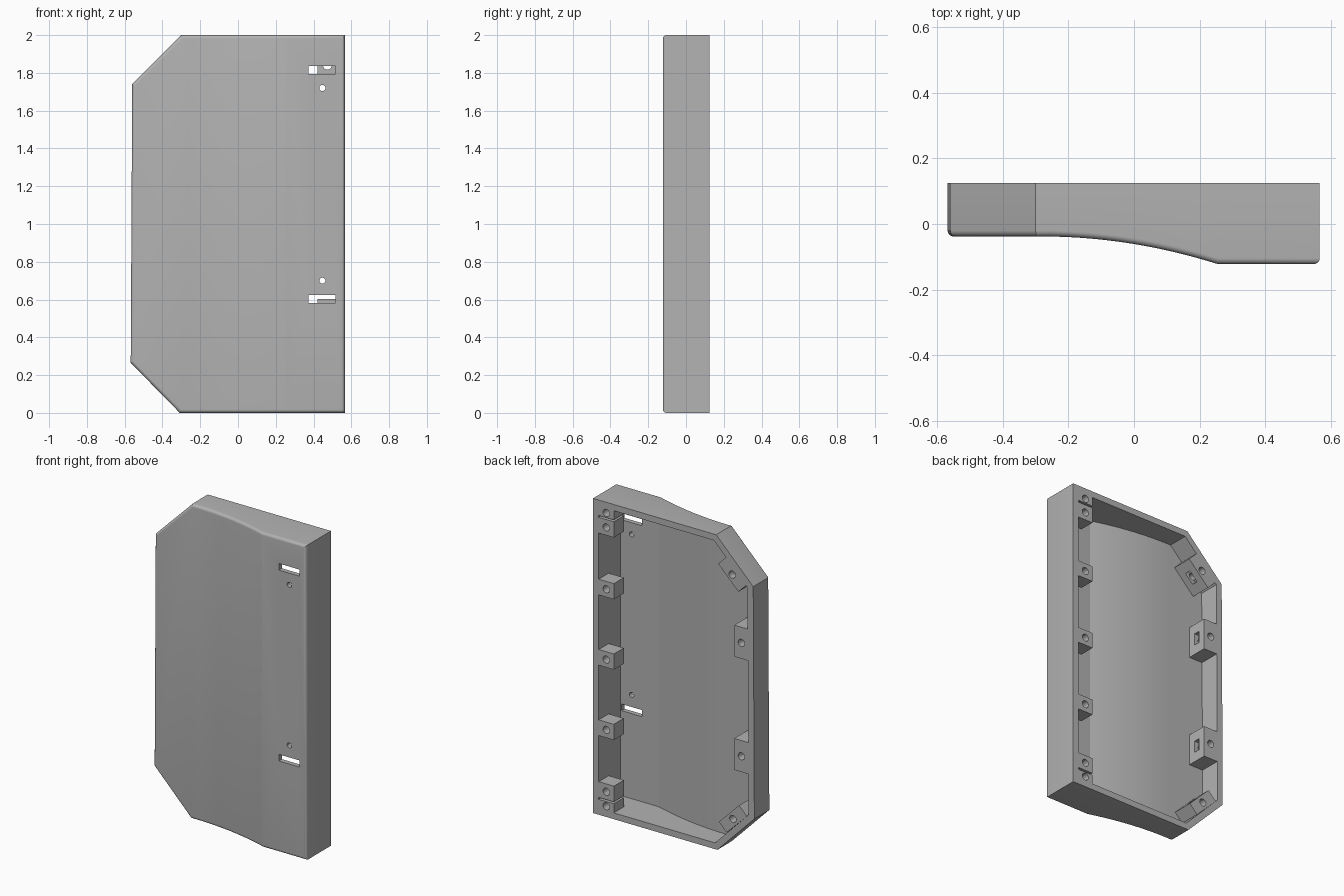
import bpy, bmesh, math
from mathutils import Matrix, Vector

if "Cube" in bpy.data.objects:
    bpy.data.objects.remove(bpy.data.objects["Cube"], do_unlink=True)

GREY = bpy.data.materials.new("plain grey")
GREY.use_nodes = True
GREY.diffuse_color = (0.45, 0.45, 0.45, 1)
GREY.node_tree.nodes["Principled BSDF"].inputs["Base Color"].default_value = (0.45, 0.45, 0.45, 1)

BACK = 0.125      # y of the open back rim
WALL = 0.04
CURVE = (-0.28, 0.255)


def front_y(x):
    """Depth of the front skin: flat, then a rising curve, then flat."""
    a, b = CURVE
    t = min(max((x - a) / (b - a), 0), 1)
    return -0.038 - 0.084 * t * t


def finish(bm, name):
    bmesh.ops.recalc_face_normals(bm, faces=bm.faces)
    mesh = bpy.data.meshes.new(name)
    bm.to_mesh(mesh)
    bm.free()
    mesh.materials.append(GREY)
    obj = bpy.data.objects.new(name, mesh)
    bpy.context.collection.objects.link(obj)
    return obj


def cut(obj, cutters):
    """Subtract each cutter, bake the result and drop the cutters."""
    for c in cutters:
        c.hide_render = True
        mod = obj.modifiers.new("cut", 'BOOLEAN')
        mod.operation, mod.solver, mod.object = 'DIFFERENCE', 'EXACT', c
    bpy.context.view_layer.update()
    graph = bpy.context.evaluated_depsgraph_get()
    mesh = bpy.data.meshes.new_from_object(obj.evaluated_get(graph))
    obj.modifiers.clear()
    obj.data = mesh
    for c in cutters:
        bpy.data.objects.remove(c, do_unlink=True)


def body(name, inset, skin, back, bevel):
    """Clipped-corner slab with the curved front, shrunk by inset."""
    k = inset * math.tan(math.radians(22.5))
    a, b = CURVE
    steps = 20
    xs = [a + 0.02 + (b - a - 0.02) * i / steps for i in range(steps + 1)] + [0.566 - inset]
    bottom = [(-0.568 + inset, 0.265 + k), (-0.308 + k, inset)] + [(x, inset) for x in xs]
    top = [(-0.56 + inset, 1.74 - k), (-0.30 + k, 2 - inset)] + [(x, 2 - inset) for x in xs]
    bm = bmesh.new()

    def pair(p):
        return (bm.verts.new((p[0], front_y(p[0]) + skin, p[1])),
                bm.verts.new((p[0], back, p[1])))
    lo, hi = [pair(p) for p in bottom], [pair(p) for p in top]
    for i in range(len(lo) - 1):
        bm.faces.new((lo[i][0], lo[i + 1][0], hi[i + 1][0], hi[i][0]))
    loop = lo + hi[::-1]
    for p, q in zip(loop, loop[1:] + loop[:1]):
        bm.faces.new((p[0], p[1], q[1], q[0]))
    bm.faces.new([p[1] for p in loop])
    bmesh.ops.recalc_face_normals(bm, faces=bm.faces)
    if bevel:
        rim = [bm.edges.get((p[0], q[0])) for p, q in zip(loop, loop[1:] + loop[:1])]
        bmesh.ops.bevel(bm, geom=rim, offset=bevel, segments=6, profile=0.5, affect='EDGES')
    return finish(bm, name)


def box(name, centre, size, angle=0):
    bm = bmesh.new()
    m = Matrix.Translation(centre) @ Matrix.Rotation(angle, 4, 'Y') @ Matrix.Diagonal((*size, 1))
    bmesh.ops.create_cube(bm, size=1, matrix=m)
    return finish(bm, name)


def drill(x, z, r, y, length):
    bm = bmesh.new()
    m = Matrix.Translation((x, y, z)) @ Matrix.Rotation(math.pi / 2, 4, 'X')
    bmesh.ops.create_cone(bm, cap_ends=True, segments=24, radius1=r, radius2=r, depth=length, matrix=m)
    return finish(bm, "drill")


def boss(name, x, z, w, h, depth, angle=0, pocket=False):
    """Screw block flush with the rim; pocket adds a nut slot on its inner face."""
    y = BACK - depth / 2
    obj = box(name, (x, y, z), (w, depth, h), angle)
    cutters = [drill(x, z, 0.023, y, 0.4)]
    if pocket:
        off = Matrix.Rotation(angle, 3, 'Y') @ Vector((w / 2, 0, 0))
        cutters.append(box("nut_cut", Vector((x, y, z)) + off, (0.06, 0.04, 0.075), angle))
    cut(obj, cutters)
    return obj


# Hollow shell, with two hinge slots and two pin holes in the front
shell = body("shell", 0, 0, BACK, 0.018)
cut(shell, [body("cavity", WALL, 0.03, 0.3, 0)])
cut(shell, [box("slot", (0.445, -0.1, z), (0.145, 0.2, 0.042)) for z in (0.602, 1.815)]
    + [drill(0.447, z, 0.016, -0.1, 0.2) for z in (0.70, 1.72)])

# Screw blocks along the straight side
for i, z in enumerate((0.16, 0.553, 1.0, 1.447, 1.84)):
    boss(f"straight_side_block_{i + 1}", 0.473, z, 0.106, 0.1, 0.1)
for name, z in (("bottom", 0.068), ("top", 1.932)):
    boss(f"{name}_corner_block", 0.473, z, 0.106, 0.06, 0.1)

# Nut blocks on the clipped side and on its slanted corners
for name, z in (("lower", 0.64), ("upper", 1.36)):
    boss(f"{name}_side_nut_block", -0.477, z, 0.1, 0.2, 0.133, pocket=True)
for name, x, z, s in (("lower", -0.417, 0.225, -1), ("upper", -0.412, 1.777, 1)):
    boss(f"{name}_slanted_nut_block", x, z, 0.077, 0.2, 0.133, s * math.pi / 4, True)

# Smooth the curved skin, rounded rim and drilled holes
for obj in bpy.context.collection.objects:
    if obj.type == 'MESH' and obj.data.materials and obj.data.materials[0] == GREY:
        bpy.ops.object.select_all(action='DESELECT')
        obj.select_set(True)
        bpy.context.view_layer.objects.active = obj
        bpy.ops.object.shade_smooth_by_angle(angle=math.radians(16))
